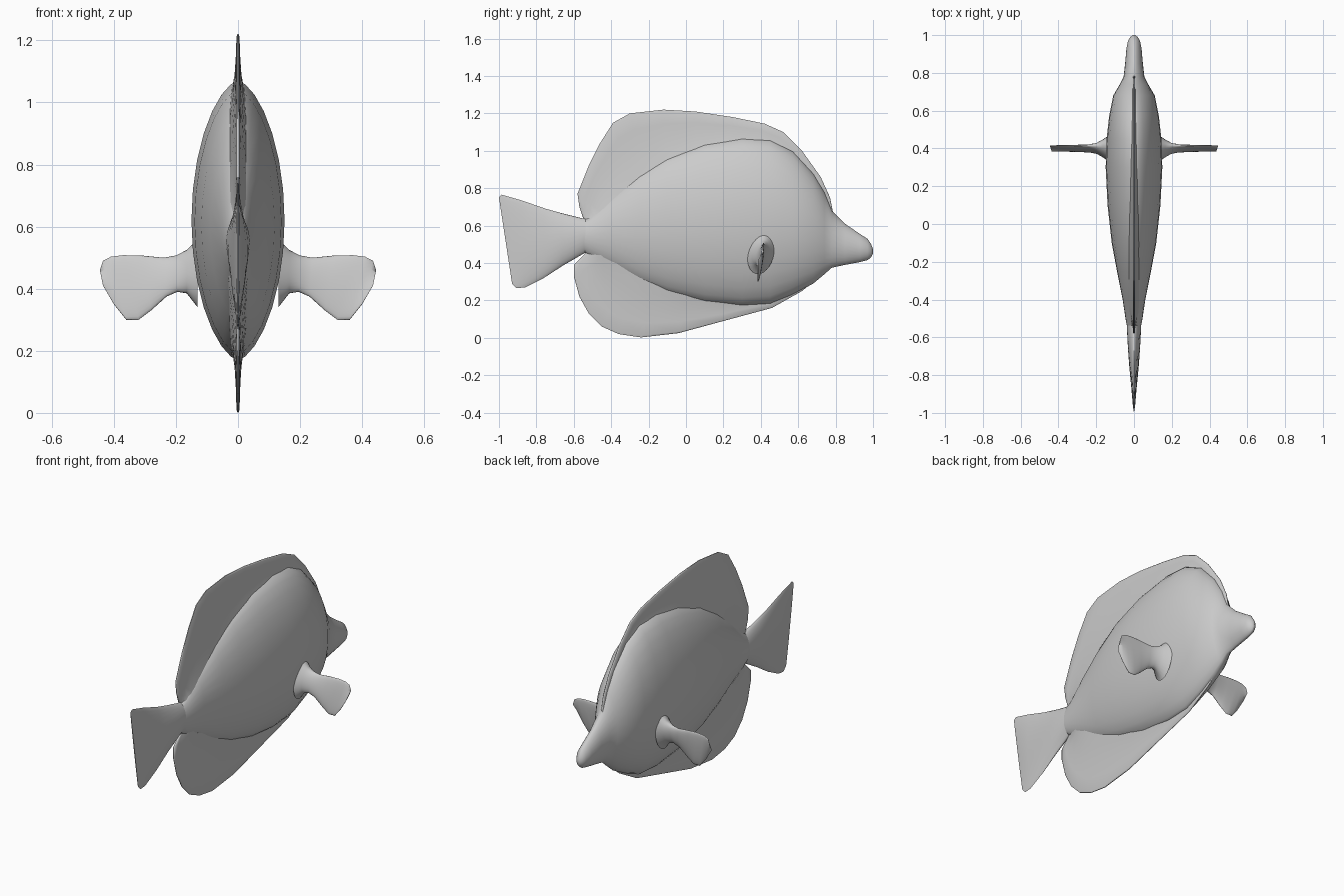
import bpy, bmesh, math
from mathutils import Vector

if "Cube" in bpy.data.objects:
    bpy.data.objects.remove(bpy.data.objects["Cube"], do_unlink=True)

grey = bpy.data.materials.new("plain grey")
grey.use_nodes = True
colour = (0.6, 0.6, 0.6, 1)
grey.diffuse_color = colour
grey.node_tree.nodes["Principled BSDF"].inputs["Base Color"].default_value = colour


def loft(name, rings):
    """Skin a list of closed rings and cap both ends."""
    bm = bmesh.new()
    loops = [[bm.verts.new(p) for p in ring] for ring in rings]
    n = len(loops[0])
    for a, b in zip(loops, loops[1:]):
        for i in range(n):
            j = (i + 1) % n
            bm.faces.new((a[i], a[j], b[j], b[i]))
    bm.faces.new(loops[0])
    bm.faces.new(loops[-1])
    bmesh.ops.recalc_face_normals(bm, faces=bm.faces)
    mesh = bpy.data.meshes.new(name)
    bm.to_mesh(mesh)
    bm.free()
    mesh.materials.append(grey)
    obj = bpy.data.objects.new(name, mesh)
    bpy.context.collection.objects.link(obj)
    bpy.ops.object.select_all(action="DESELECT")
    obj.select_set(True)
    bpy.context.view_layer.objects.active = obj
    bpy.ops.object.shade_smooth_by_angle(angle=math.radians(65))
    return obj


def lens(top, bottom, side, power=1.3, n=28):
    """Lens-shaped ring between two points, bulging along side."""
    top, bottom, side = Vector(top), Vector(bottom), Vector(side)
    mid, half = (top + bottom) / 2, (top - bottom) / 2
    ring = []
    for i in range(n):
        a = math.tau * i / n
        s = math.sin(a)
        ring.append(mid + half * math.cos(a) + side * math.copysign(abs(s) ** power, s))
    return ring


def fin(name, pairs):
    """Thin fin from (edge y, z, base y, z) pairs, thickening to its base."""
    steps = [(0, 0.03), (0.25, 0.019), (0.5, 0.011), (0.75, 0.007), (0.97, 0.005), (1, 0.002)]
    rings = []
    for ey, ez, by, bz in pairs:
        edge, base = Vector((0, ey, ez)), Vector((0, by, bz))
        right = [base.lerp(edge, t) + Vector((w, 0, 0)) for t, w in steps]
        left = [Vector((-p.x, p.y, p.z)) for p in reversed(right)]
        rings.append(right + left)
    return loft(name, rings)


# Body and snout: y, top, bottom, half width
body = [(-.58, .61, .48, .03), (-.5, .66, .43, .045), (-.4, .76, .38, .06),
        (-.25, .88, .30, .09), (-.1, .97, .24, .118), (.1, 1.04, .19, .14),
        (.3, 1.07, .17, .15), (.45, 1.06, .18, .145), (.57, 1.0, .23, .132),
        (.68, .88, .29, .11), (.74, .78, .34, .075), (.78, .68, .375, .055),
        (.85, .61, .39, .047), (.93, .555, .405, .04), (.97, .53, .415, .032),
        (.99, .50, .43, .02), (1, .475, .45, .006)]
loft("body", [lens((0, y, t), (0, y, b), (w, 0, 0), 1.25) for y, t, b, w in body])

# Tail: top y, z, bottom y, z, half width
tail = [(-.5, .63, -.48, .47, .036), (-.56, .64, -.53, .46, .038),
        (-.66, .665, -.66, .385, .032), (-.75, .69, -.76, .32, .025),
        (-.88, .735, -.86, .27, .014), (-.985, .765, -.905, .265, .007),
        (-1, .75, -.93, .29, .002)]
loft("tail_fin", [lens((0, a, b), (0, c, d), (w, 0, 0)) for a, b, c, d, w in tail])

# Long fins above and below
fin("dorsal_fin", [
    (-.55, .64, -.5, .62), (-.57, .70, -.46, .64), (-.58, .77, -.44, .66),
    (-.52, .92, -.40, .70), (-.46, 1.04, -.34, .75), (-.39, 1.15, -.27, .8),
    (-.30, 1.20, -.2, .85), (-.12, 1.22, -.1, .92), (.05, 1.21, .05, .97),
    (.25, 1.18, .2, 1.0), (.42, 1.145, .35, 1.0), (.52, 1.10, .45, .98),
    (.62, 1.0, .54, .92), (.72, .86, .62, .82), (.77, .75, .68, .72), (.79, .65, .7, .65)])
fin("anal_fin", [
    (-.53, .46, -.48, .48), (-.60, .39, -.46, .45), (-.60, .33, -.44, .43),
    (-.57, .22, -.40, .41), (-.52, .13, -.35, .39), (-.45, .06, -.3, .37),
    (-.36, .02, -.23, .34), (-.24, .002, -.15, .31), (-.04, .025, 0, .27),
    (.2, .09, .2, .24), (.46, .16, .42, .26), (.62, .25, .56, .32),
    (.72, .33, .66, .38), (.77, .375, .7, .41)])

# Side fins: top x, z, bottom x, z, half thickness
paddle = [(.13, .56, .13, .34, .07), (.165, .525, .165, .385, .045),
          (.2, .507, .195, .39, .025), (.24, .5, .23, .375, .016),
          (.31, .507, .28, .33, .012), (.37, .508, .32, .30, .01),
          (.41, .503, .36, .30, .008), (.435, .49, .40, .35, .006),
          (.445, .46, .435, .41, .003)]
for name, s in (("left_side_fin", 1), ("right_side_fin", -1)):
    loft(name, [lens((s * a, .415, b), (s * c, .385, d), (0, w, 0), 1)
                for a, b, c, d, w in paddle])
